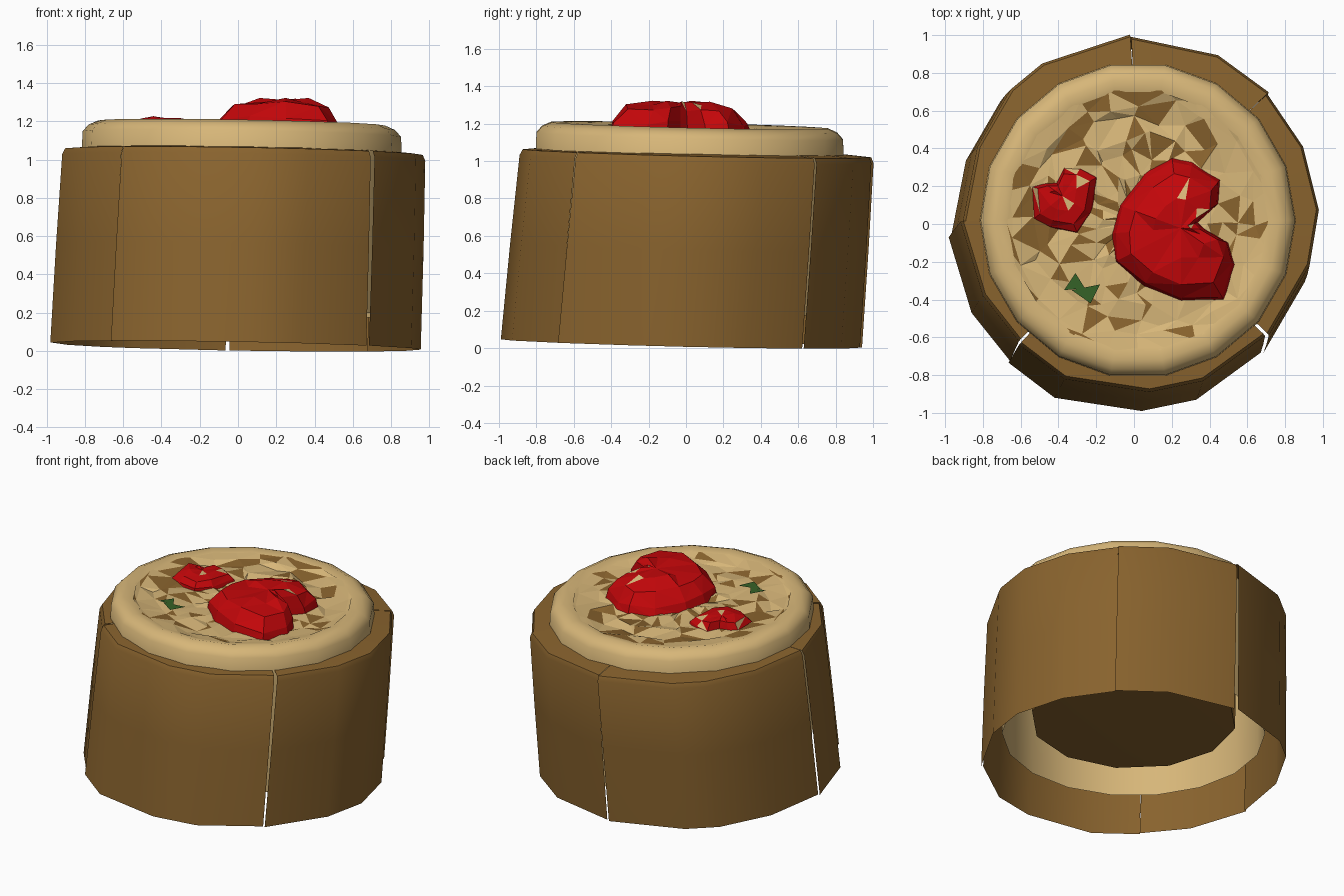
import bpy, bmesh, math, random
from mathutils import Vector

random.seed(11)
cube = bpy.data.objects.get("Cube")
if cube:
    bpy.data.objects.remove(cube, do_unlink=True)


def material(name, rgb):
    m = bpy.data.materials.new(name)
    m.use_nodes = True
    m.diffuse_color = (*rgb, 1)
    m.node_tree.nodes["Principled BSDF"].inputs["Base Color"].default_value = (*rgb, 1)
    return m


BROWN = material("crust brown", (0.25, 0.125, 0.027))
CREAM = material("cream", (0.68, 0.47, 0.19))
RED = material("berry red", (0.55, 0.002, 0.003))
GREEN = material("leaf green", (0.035, 0.12, 0.02))


def finish(name, bm, mats, smooth=None):
    mesh = bpy.data.meshes.new(name)
    bm.to_mesh(mesh)
    bm.free()
    for m in mats:
        mesh.materials.append(m)
    ob = bpy.data.objects.new(name, mesh)
    bpy.context.collection.objects.link(ob)
    if smooth:
        bpy.ops.object.select_all(action="DESELECT")
        ob.select_set(True)
        bpy.context.view_layer.objects.active = ob
        bpy.ops.object.shade_smooth_by_angle(angle=math.radians(smooth))
    return ob


def bridge(bm, a, b, closed=True):
    """Quads between two equal rows of vertices."""
    n = len(a)
    for i in range(n if closed else n - 1):
        j = (i + 1) % n
        bm.faces.new((a[i], a[j], b[j], b[i]))


def tilt(x, y):
    return -0.018 * x - 0.024 * y


# Crust: irregular outline, split into wall panels that lean back
outline = [(0.69, 0.66), (0.42, 0.865), (-0.055, 0.97), (-0.53, 0.82), (-0.70, 0.68),
           (-0.88, 0.37), (-0.965, -0.035), (-0.85, -0.435), (-0.65, -0.695),
           (-0.41, -0.885), (0.05, -0.955), (0.34, -0.895), (0.69, -0.645),
           (0.915, -0.27), (0.965, 0.03), (0.88, 0.37)]


def wall_panel(name, first, last, gap_low, gap_high):
    bm = bmesh.new()
    rows = []
    # height fraction, outline scale
    for t, s in ((0, 1), (0.5, 0.992), (0.955, 0.98), (0.985, 0.965), (1, 0.78)):
        row = []
        for i in range(first, last + 1):
            p = Vector(outline[i % len(outline)])
            a, r = math.atan2(p.y, p.x), p.length * s
            if i == first:
                r += 0.006
            if i == last:
                a -= gap_low + (gap_high - gap_low) * t
                r -= 0.006
            x = -0.01 + 0.045 * t + r * math.cos(a)
            y = -0.035 + 0.085 * t + r * math.sin(a)
            row.append(bm.verts.new((x, y, 0.024 + 1.035 * t + tilt(x, y))))
        rows.append(row)
    for a, b in zip(rows, rows[1:]):
        bridge(bm, a, b, False)
    finish(name, bm, [BROWN], 50)


panels = [("back_left", 0, 2, 0.02, 0.004), ("back_right", 2, 6, 0.0, 0.0),
          ("right", 6, 8, 0.0, 0.015), ("front", 8, 12, 0.008, 0.018),
          ("left", 12, 16, 0.0, 0.002)]
for label, first, last, low, high in panels:
    wall_panel("crust_" + label, first, last, low, high)


def ring(bm, r, z, n, jitter=0.0):
    out = []
    for i in range(n):
        a = math.tau * (i + random.uniform(-jitter, jitter) * 5) / n
        rr = r + random.uniform(-jitter, jitter) * 0.5
        x, y = 0.02 + rr * math.cos(a), 0.02 + rr * math.sin(a)
        out.append(bm.verts.new((x, y, z + tilt(x, y) + random.uniform(-jitter, jitter) * 0.16)))
    return out


# Cream layer: open tube with a rounded rim
bm = bmesh.new()
profile = [(0.83, 0.20), (0.838, 1.0), (0.832, 1.135), (0.80, 1.17),
           (0.75, 1.192), (0.69, 1.178)]
rings = [ring(bm, r, z, 18) for r, z in profile]
for a, b in zip(rings, rings[1:]):
    bridge(bm, a, b)
finish("cream_layer", bm, [CREAM], 45)

# Brown core hanging inside the cream tube
bm = bmesh.new()
rings = [ring(bm, r, z, 12) for r, z in ((0.4, 0.29), (0.65, 0.30), (0.66, 1.1))]
for a, b in zip(rings, rings[1:]):
    bridge(bm, a, b)
bm.faces.new(reversed(rings[0]))
finish("brown_core", bm, [BROWN], 45)

# Filling: rough faceted cream with crumbs of brown
bm = bmesh.new()
rings = [ring(bm, 0.70, 1.18, 28)]
for r, z in ((0.63, 1.165), (0.55, 1.15), (0.46, 1.158), (0.35, 1.152), (0.22, 1.155), (0.1, 1.15)):
    rings.append(ring(bm, r, z, 28, 0.085))
for a, b in zip(rings, rings[1:]):
    bridge(bm, a, b)
bm.faces.new(rings[-1])
bmesh.ops.triangulate(bm, faces=bm.faces[:])
for f in bm.faces:
    c = f.calc_center_median()
    near = min((c - Vector((-0.37, 0.12, 1.15))).length, (c - Vector((0.2, 0, 1.15))).length)
    chance = 0.28 if near < 0.45 else 0.19
    if math.hypot(c.x, c.y) < 0.69 and random.random() < chance:
        f.material_index = 1
finish("filling", bm, [CREAM, BROWN])


# Berries: faceted mounds grown from an outline
def berry(name, rim, base, height, shards):
    bm = bmesh.new()
    n = len(rim)
    cx, cy = sum(p[0] for p in rim) / n, sum(p[1] for p in rim) / n
    rows = []
    for scale, h in ((1, 0), (0.97, 0.42), (0.78, 0.82), (0.42, 0.97)):
        row = []
        for x, y in rim:
            k = scale * (1 if h == 0 else random.uniform(0.93, 1.0))
            px, py = cx + (x - cx) * k, cy + (y - cy) * k
            z = base + height * h + tilt(px, py)
            if h > 0:
                z += random.uniform(-0.12, 0.06) * height
            row.append(bm.verts.new((px, py, z)))
        rows.append(row)
    for a, b in zip(rows, rows[1:]):
        bridge(bm, a, b)
    top = bm.verts.new((cx, cy, base + height * 0.93))
    for i in range(n):
        bm.faces.new((rows[-1][i], rows[-1][(i + 1) % n], top))
    bmesh.ops.triangulate(bm, faces=bm.faces[:])
    # a few small cream flecks on the upper facets
    bm.normal_update()
    upper = [f for f in bm.faces if f.normal.z > 0.5 and f.calc_area() < 0.0035]
    for f in random.sample(upper, min(shards, len(upper))):
        f.material_index = 1
    finish(name, bm, [RED, CREAM])


big = [(-0.12, -0.05), (-0.10, -0.20), (0.05, -0.33), (0.25, -0.41), (0.48, -0.41),
       (0.54, -0.22), (0.50, -0.10), (0.38, -0.03), (0.34, 0.01), (0.45, 0.11),
       (0.46, 0.24), (0.31, 0.34), (0.20, 0.36), (0.05, 0.27), (-0.08, 0.10)]
small = [(-0.55, 0.2), (-0.54, 0.02), (-0.45, -0.03), (-0.3, -0.05), (-0.22, 0.05),
         (-0.19, 0.25), (-0.28, 0.3), (-0.37, 0.3), (-0.41, 0.22), (-0.48, 0.22)]
berry("large_berry", big, 1.13, 0.195, 3)
berry("small_berry", small, 1.13, 0.09, 4)

# Leaf: two small flakes
bm = bmesh.new()
for tri in (((-0.37, -0.35), (-0.26, -0.34), (-0.31, -0.26)),
            ((-0.33, -0.35), (-0.23, -0.42), (-0.18, -0.32))):
    bm.faces.new([bm.verts.new((x, y, 1.18 + tilt(x, y))) for x, y in tri])
finish("leaf_flakes", bm, [GREEN])
